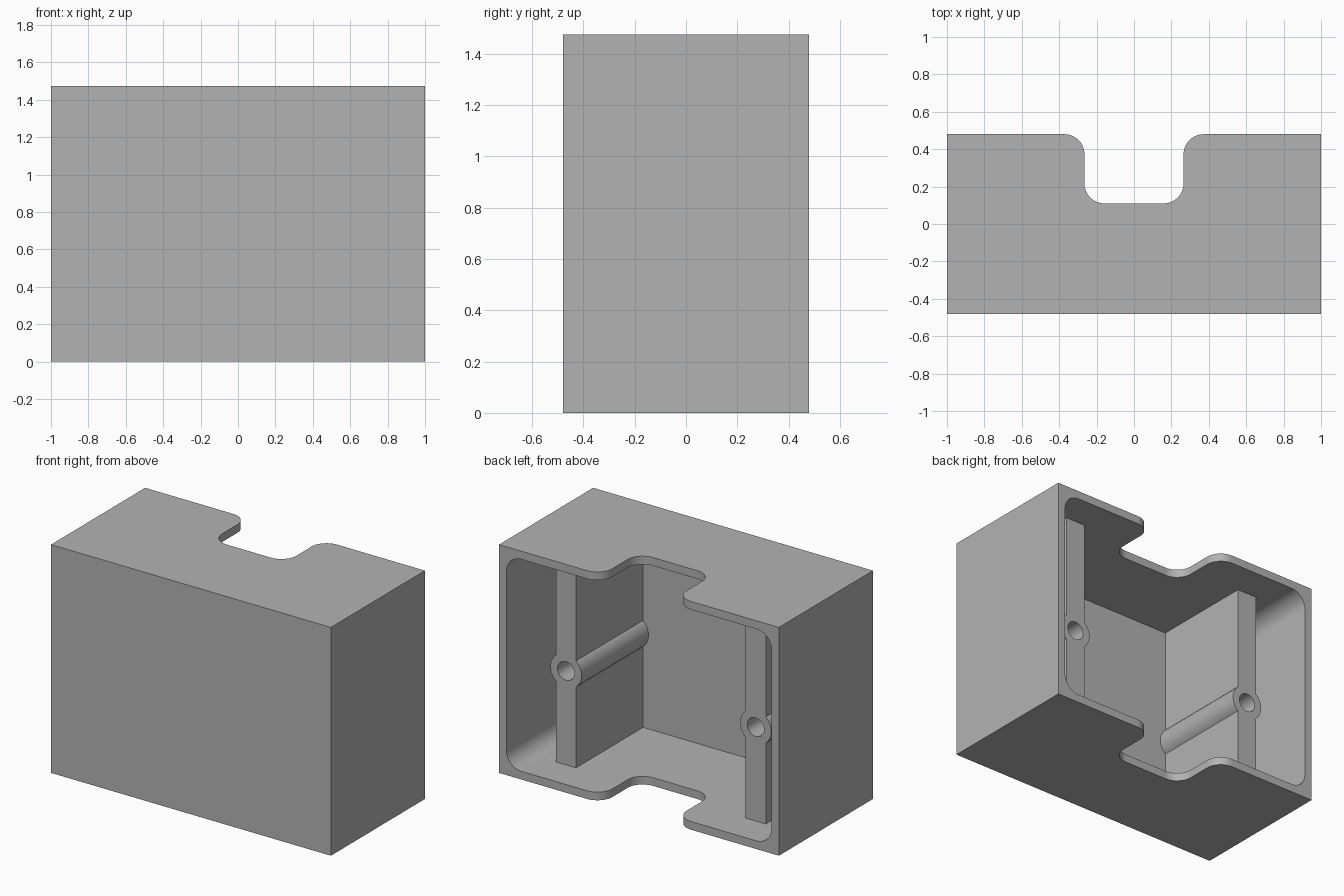
import bpy, bmesh, math
from mathutils import Vector

if "Cube" in bpy.data.objects:
    bpy.data.objects.remove(bpy.data.objects["Cube"], do_unlink=True)

# Overall sizes
HALF_X, HALF_Y, HEIGHT = 1.0, 0.48, 1.475
WALL, FILLET = 0.053, 0.107
NOTCH_X, NOTCH_Y = 0.265, 0.11
RIB_X, RIB_HALF, RIB_END = 0.678, 0.072, 0.257
BOSS_Z, BOSS_R, HOLE_R = 0.66, 0.111, 0.06
FLOOR_Y = WALL - HALF_Y

grey = bpy.data.materials.new("plain grey")
grey.use_nodes = True
grey.diffuse_color = (0.45, 0.45, 0.45, 1)
grey.node_tree.nodes["Principled BSDF"].inputs["Base Color"].default_value = grey.diffuse_color


def rounded(corners, steps=14):
    """Outline from (x, y, radius) right-angled corners."""
    pts = []
    for i, (x, y, r) in enumerate(corners):
        p = Vector((x, y))
        if r == 0:
            pts.append(p)
            continue
        to_prev = (Vector(corners[i - 1][:2]) - p).normalized()
        to_next = (Vector(corners[(i + 1) % len(corners)][:2]) - p).normalized()
        centre = p + (to_prev + to_next) * r
        for k in range(steps + 1):
            t = math.pi / 2 * k / steps
            pts.append(centre - to_next * r * math.cos(t) - to_prev * r * math.sin(t))
    return pts


def arc(cx, cy, r, start, end, steps):
    return [Vector((cx + r * math.cos(start + (end - start) * k / steps),
                    cy + r * math.sin(start + (end - start) * k / steps)))
            for k in range(steps + 1)]


def prism(name, outline, low, high, axis):
    """Extrude a flat outline along z (outline in xy) or y (outline in xz)."""
    place = (lambda p, d: (p.x, p.y, d)) if axis == "z" else (lambda p, d: (p.x, d, p.y))
    bm = bmesh.new()
    face = bm.faces.new([bm.verts.new(place(p, low)) for p in outline])
    moved = bmesh.ops.extrude_face_region(bm, geom=[face])["geom"]
    bmesh.ops.translate(bm, vec=place(Vector((0, 0)), high - low),
                        verts=[v for v in moved if isinstance(v, bmesh.types.BMVert)])
    bmesh.ops.recalc_face_normals(bm, faces=bm.faces)
    mesh = bpy.data.meshes.new(name)
    bm.to_mesh(mesh)
    bm.free()
    mesh.materials.append(grey)
    obj = bpy.data.objects.new(name, mesh)
    bpy.context.collection.objects.link(obj)
    return obj


def select_only(obj):
    bpy.ops.object.select_all(action="DESELECT")
    obj.select_set(True)
    bpy.context.view_layer.objects.active = obj


def cut(obj, cutter):
    mod = obj.modifiers.new("cut", "BOOLEAN")
    mod.operation, mod.solver, mod.object = "DIFFERENCE", "EXACT", cutter
    select_only(obj)
    bpy.ops.object.modifier_apply(modifier=mod.name)
    bpy.data.objects.remove(cutter, do_unlink=True)


def finish(obj):
    select_only(obj)
    bpy.ops.object.shade_smooth_by_angle(angle=math.radians(30))
    mod = obj.modifiers.new("even shading", "WEIGHTED_NORMAL")
    mod.keep_sharp = True


# Housing: notched footprint, hollowed from the back
footprint = rounded([
    (-HALF_X, -HALF_Y, 0), (HALF_X, -HALF_Y, 0), (HALF_X, HALF_Y, 0),
    (NOTCH_X, HALF_Y, FILLET), (NOTCH_X, NOTCH_Y, FILLET),
    (-NOTCH_X, NOTCH_Y, FILLET), (-NOTCH_X, HALF_Y, FILLET),
    (-HALF_X, HALF_Y, 0)])
housing = prism("housing", footprint, 0, HEIGHT, "z")
inner_x, top = HALF_X - WALL, HEIGHT - WALL
opening = rounded([(-inner_x, WALL, FILLET), (inner_x, WALL, FILLET),
                   (inner_x, top, FILLET), (-inner_x, top, FILLET)])
cut(housing, prism("cavity_cutter", opening, FLOOR_Y, 0.7, "y"))
finish(housing)

# Upright ribs, each with a screw boss and a blind hole
swing = math.acos(RIB_HALF / BOSS_R)
for side, x in (("left", RIB_X), ("right", -RIB_X)):
    outline = [Vector((x - RIB_HALF, WALL)), Vector((x + RIB_HALF, WALL))]
    outline += arc(x, BOSS_Z, BOSS_R, -swing, swing, 16)
    outline += [Vector((x + RIB_HALF, top)), Vector((x - RIB_HALF, top))]
    outline += arc(x, BOSS_Z, BOSS_R, math.pi - swing, math.pi + swing, 16)
    rib = prism(side + "_screw_rib", outline, FLOOR_Y, RIB_END, "y")
    circle = arc(x, BOSS_Z, HOLE_R, 0, math.tau, 40)[:-1]
    cut(rib, prism("hole_cutter", circle, FLOOR_Y + 0.02, 0.4, "y"))
    finish(rib)
